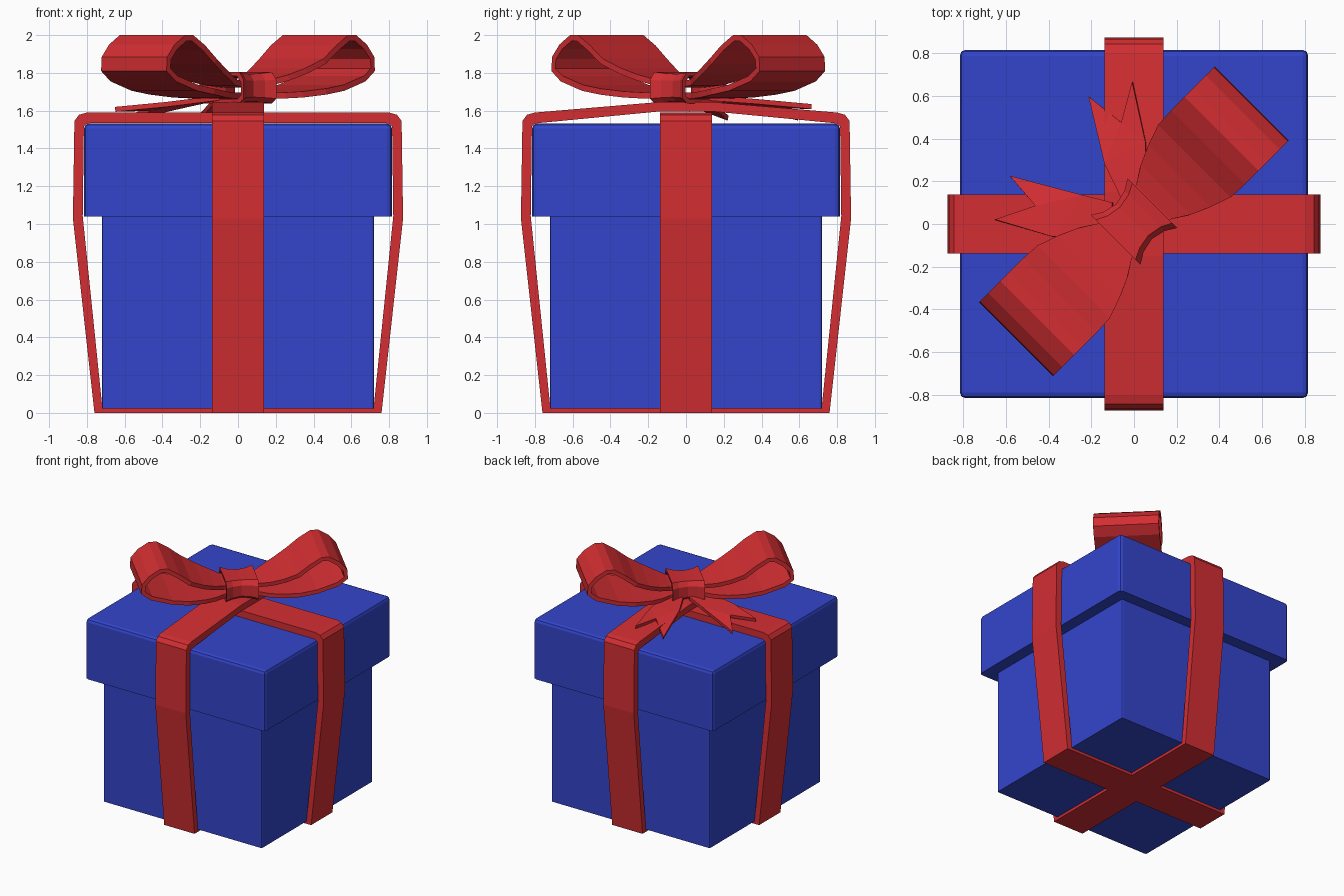
import bpy, bmesh, math
from mathutils import Vector

if "Cube" in bpy.data.objects:
    bpy.data.objects.remove(bpy.data.objects["Cube"])


def material(name, color):
    m = bpy.data.materials.new(name)
    m.diffuse_color = color
    m.use_nodes = True
    m.node_tree.nodes["Principled BSDF"].inputs["Base Color"].default_value = m.diffuse_color
    return m


RED = material("ribbon_red", (0.65, 0.027, 0.032, 1))
BLUE = material("box_blue", (0.033, 0.06, 0.6, 1))


def finish(name, bm, mat):
    bmesh.ops.recalc_face_normals(bm, faces=bm.faces[:])
    mesh = bpy.data.meshes.new(name)
    bm.to_mesh(mesh)
    bm.free()
    mesh.materials.append(mat)
    ob = bpy.data.objects.new(name, mesh)
    bpy.context.collection.objects.link(ob)
    return ob


def box(name, half, z0, z1, bevel):
    bm = bmesh.new()
    bmesh.ops.create_cube(bm, size=1)
    for v in bm.verts:
        v.co = (v.co.x * 2 * half, v.co.y * 2 * half, z0 if v.co.z < 0 else z1)
    # round all edges except those of the underside
    edges = [e for e in bm.edges if max(v.co.z for v in e.verts) > z0 + 0.01]
    bmesh.ops.bevel(bm, geom=edges, offset=bevel, segments=2, profile=0.5, affect='EDGES')
    return finish(name, bm, BLUE)


def strip(name, outer, inner, widths, closed):
    """Thick ribbon: outer and inner (x, z) paths given a half width in y."""
    bm = bmesh.new()
    rings = []
    for o, i, w in zip(outer, inner, widths):
        rings.append([bm.verts.new(c) for c in (
            (o[0], -w, o[1]), (o[0], w, o[1]), (i[0], w, i[1]), (i[0], -w, i[1]))])
    n = len(rings)
    for k in range(n if closed else n - 1):
        a, b = rings[k], rings[(k + 1) % n]
        for j in range(4):
            bm.faces.new((a[j], a[(j + 1) % 4], b[(j + 1) % 4], b[j]))
    if not closed:
        bm.faces.new(rings[0])
        bm.faces.new(rings[-1])
    return finish(name, bm, RED)


def inset(path, t):
    """Shift a path to its right-hand side by t."""
    pts = [Vector(p) for p in path]
    out = []
    for k, p in enumerate(pts):
        d = (pts[min(k + 1, len(pts) - 1)] - pts[max(k - 1, 0)]).normalized()
        out.append((p.x + d.y * t, p.y - d.x * t))
    return out


def mirrored(half):
    return half + [(-x, z) for x, z in reversed(half)]


# Box and lid
box("box_body", 0.72, 0.022, 1.06, 0.012)
box("box_lid", 0.815, 1.04, 1.532, 0.026)

# Wrapping bands: the second rides over the first on top
side_out = [(0.76, 0), (0.874, 1.03), (0.866, 1.545), (0.842, 1.578), (0.8, 1.59)]
side_in = [(0.718, 0.025), (0.822, 1.04), (0.816, 1.515), (0.806, 1.528), (0.785, 1.534)]
for name, top_out, top_in, turn in (("band_across", (0.14, 1.59), (0.14, 1.535), 0),
                                    ("band_over", (0.15, 1.645), (0.15, 1.595), 90)):
    outer, inner = mirrored(side_out + [top_out]), mirrored(side_in + [top_in])
    band = strip(name, outer, inner, [0.138] * len(outer), True)
    band.rotation_euler.z = math.radians(turn)


def place_on_diagonal(ob):
    ob.rotation_euler.z = math.radians(45)
    ob.location = (0.0, 0.012, 0)


# Bow loops: (distance, height, half width)
loop = [(0.03, 1.755, 0.09), (0.13, 1.765, 0.115), (0.21, 1.79, 0.165), (0.3, 1.825, 0.205),
        (0.4, 1.875, 0.24), (0.49, 1.945, 0.245), (0.58, 2.0, 0.245), (0.64, 2.0, 0.245),
        (0.72, 1.95, 0.245), (0.775, 1.885, 0.245), (0.78, 1.81, 0.245), (0.71, 1.755, 0.245),
        (0.55, 1.705, 0.245), (0.42, 1.685, 0.24), (0.29, 1.67, 0.2), (0.2, 1.665, 0.16),
        (0.13, 1.665, 0.115), (0.03, 1.665, 0.09)]
out = [(x, z) for x, z, w in loop]
inn = inset(out, 0.032)
for name, s in (("bow_loop_right", 1), ("bow_loop_left", -1)):
    place_on_diagonal(strip(name, [(s * x, z) for x, z in out], [(s * x, z) for x, z in inn],
                            [w for x, z, w in loop], False))

# Knot: pinched tube around the bow
section = [(1, 0.5), (0.8, 1), (-0.8, 1), (-1, 0.5), (-1, -0.7), (-0.8, -1), (0.8, -1), (1, -0.7)]
shape = [(-0.122, 0.165, 0.083), (-0.07, 0.133, 0.076), (0, 0.117, 0.072),
         (0.07, 0.133, 0.076), (0.122, 0.165, 0.083)]
bm = bmesh.new()
stations = [(u, a, b) for u, a, b in shape] + [(u, a - 0.022, b - 0.022) for u, a, b in reversed(shape)]
rings = [[bm.verts.new((u, a * p, 1.722 + b * q)) for p, q in section] for u, a, b in stations]
for k, a in enumerate(rings):
    b = rings[(k + 1) % len(rings)]
    for j in range(8):
        i = (j + 1) % 8
        bm.faces.new((a[j], a[i], b[i], b[j]))
place_on_diagonal(finish("bow_knot", bm, RED))


# Tails: root pair, middle pair, two tips and the notch between
def tail(name, root, mid, tips, notch):
    bm = bmesh.new()
    r0, r1, m0, m1, t0, t1, n = [bm.verts.new(c) for c in (*root, *mid, *tips, notch)]
    bm.faces.new((r0, r1, m1, m0))
    bm.faces.new((m0, m1, n))
    bm.faces.new((m0, n, t0))
    bm.faces.new((n, m1, t1))
    ob = finish(name, bm, RED)
    mod = ob.modifiers.new("thickness", 'SOLIDIFY')
    mod.thickness = 0.026
    mod.offset = 0


tail("tail_back", [(-0.06, 0.12, 1.668), (0.06, 0.1, 1.668)],
     [(-0.137, 0.28, 1.64), (0.055, 0.38, 1.648)],
     [(-0.21, 0.595, 1.56), (-0.007, 0.665, 1.622)], (-0.058, 0.474, 1.625))
tail("tail_left", [(-0.1, -0.06, 1.668), (-0.1, 0.1, 1.668)],
     [(-0.38, -0.06, 1.633), (-0.24, 0.135, 1.638)],
     [(-0.65, 0.02, 1.607), (-0.58, 0.223, 1.56)], (-0.46, 0.084, 1.612))
